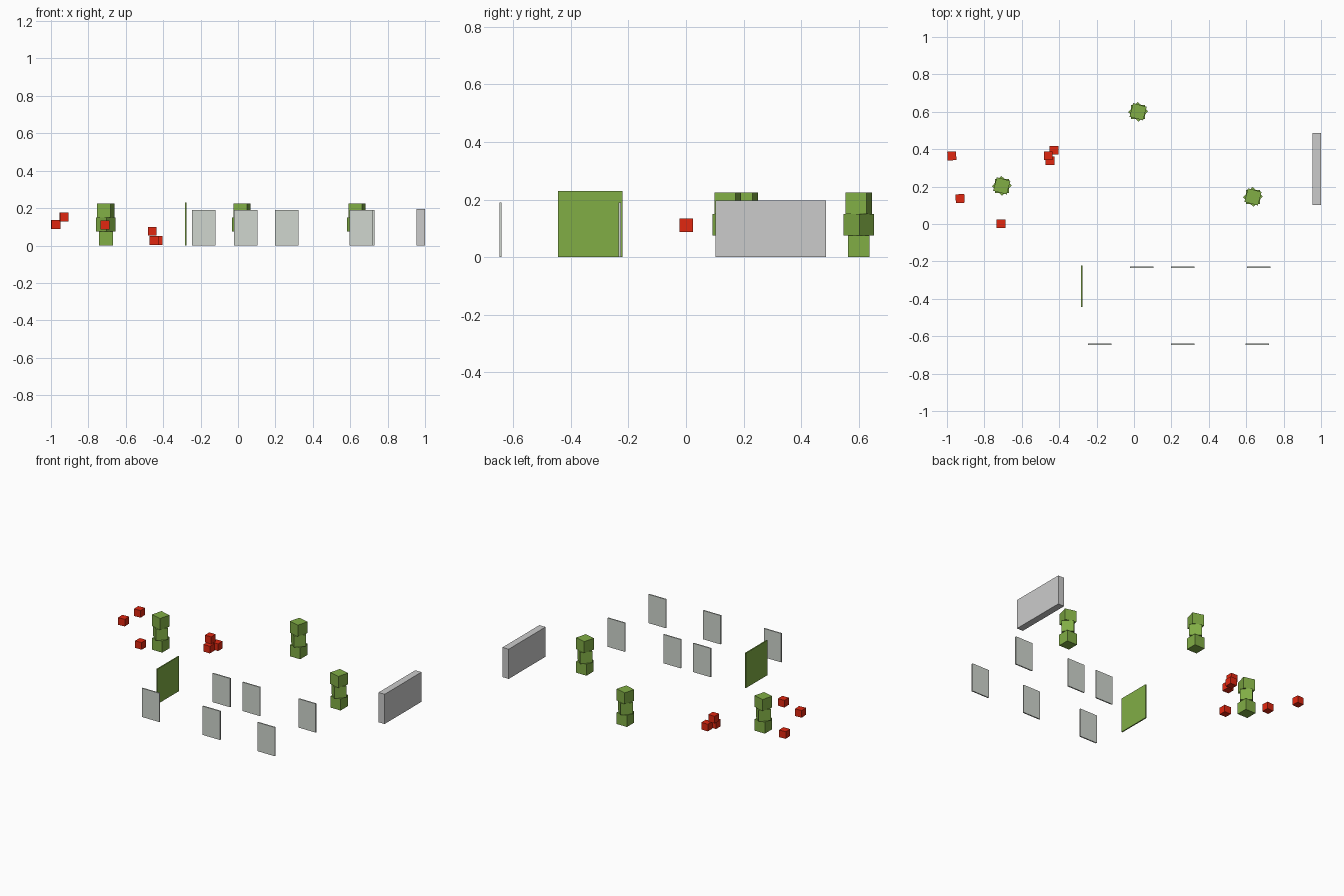
import bpy
from math import radians

if "Cube" in bpy.data.objects:
    bpy.data.objects.remove(bpy.data.objects["Cube"])


def material(name, rgb):
    m = bpy.data.materials.new(name)
    m.diffuse_color = (*rgb, 1)
    m.use_nodes = True
    m.node_tree.nodes["Principled BSDF"].inputs["Base Color"].default_value = m.diffuse_color
    return m


GREEN = material("leaf_green", (0.22, 0.42, 0.06))
RED = material("fruit_red", (0.75, 0.02, 0.005))
PALE = material("pale_grey_green", (0.63, 0.67, 0.62))


def box(name, centre, size, mat=None, turn=0):
    bpy.ops.mesh.primitive_cube_add(size=1, location=centre, rotation=(0, 0, radians(turn)))
    ob = bpy.context.object
    ob.name = name
    ob.scale = size
    if mat:
        ob.data.materials.append(mat)
    return ob


# Trees: three stacked cubes, each turned differently
S = 0.075
for t, (x, y) in enumerate([(0.022, 0.6), (-0.707, 0.204), (0.636, 0.145)]):
    for level, turn in enumerate((0, -42, -15)):
        box(f"tree_{t}_block_{level}", (x, y, S * (level + 0.5)), (S, S, S), GREEN, turn)

# Small red cubes: three hanging around a tree, three piled up
C = 0.047
for i, (x, y, z, turn) in enumerate([(-0.974, 0.364, 0.112, 3), (-0.93, 0.136, 0.153, 3),
                                     (-0.711, 0.001, 0.11, 0), (-0.458, 0.365, 0.076, 0),
                                     (-0.449, 0.338, 0.027, 0), (-0.428, 0.394, 0.027, 0)]):
    box(f"fruit_{i}", (x, y, z), (C, C, C), RED, turn)

# Two rows of thin upright panels
for row, y, xs in (("back", -0.23, (0.042, 0.26, 0.667)), ("front", -0.644, (-0.183, 0.26, 0.659))):
    for i, x in enumerate(xs):
        box(f"panel_{row}_{i}", (x, y, 0.095), (0.127, 0.008, 0.19), PALE)

# Tall green screen and thick grey wall
box("green_screen", (-0.279, -0.333, 0.115), (0.008, 0.224, 0.23), GREEN)
box("wall", (0.976, 0.294, 0.098), (0.045, 0.384, 0.196))
